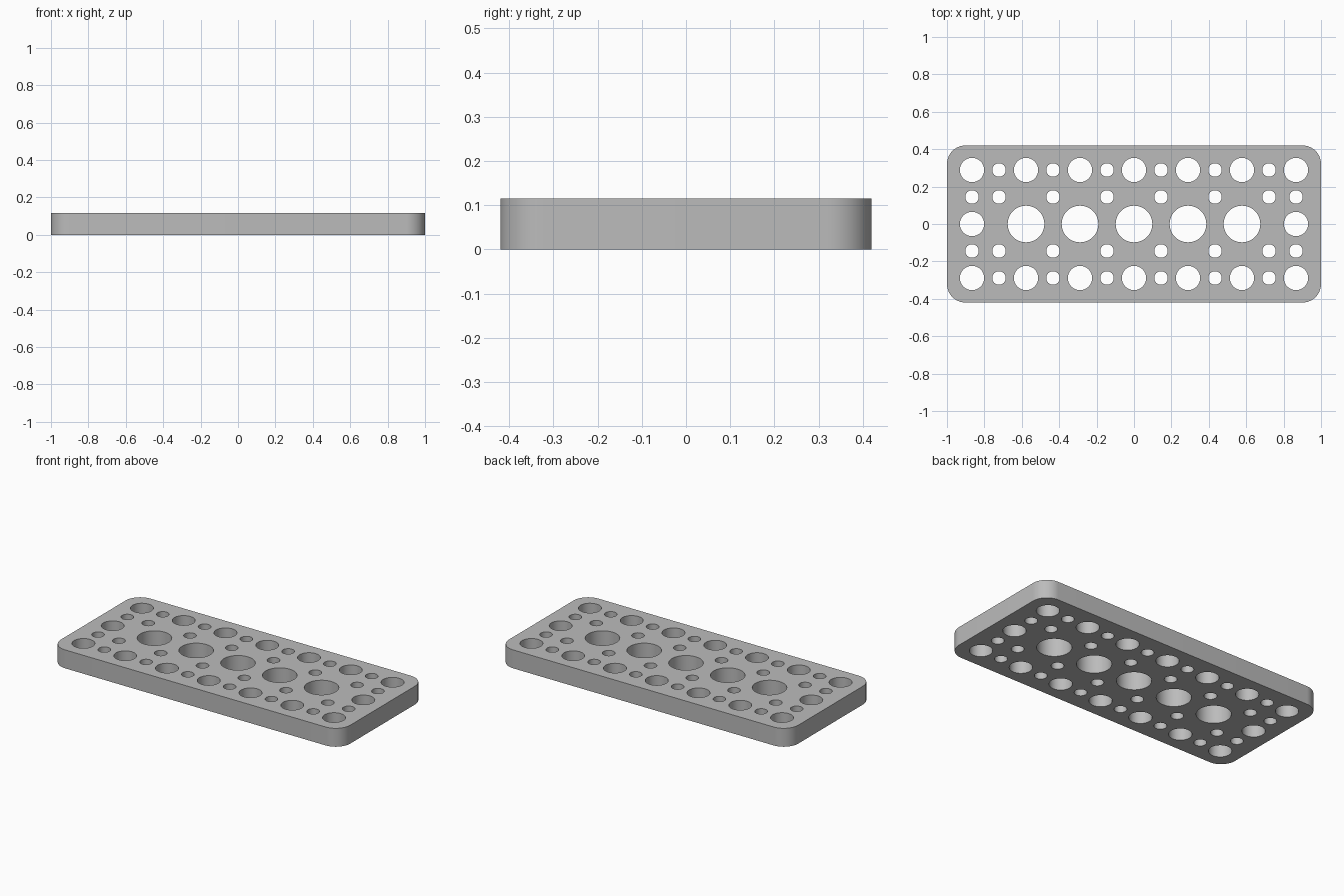
import bpy
import bmesh
from math import cos, sin, pi, radians

PITCH = 0.2887           # spacing of the main hole grid
HALF_X, HALF_Y = 1.0, 0.42
THICK = 0.115
CORNER = 0.1
LARGE, MEDIUM, SMALL = 0.098, 0.065, 0.036

cube = bpy.data.objects.get("Cube")
if cube:
    bpy.data.objects.remove(cube, do_unlink=True)


def arc(cx, cy, radius, start, end, steps):
    """Points along an arc, without the end point."""
    return [(cx + radius * cos(start + (end - start) * i / steps),
             cy + radius * sin(start + (end - start) * i / steps))
            for i in range(steps)]


def add_loop(curve, points):
    spline = curve.splines.new('POLY')
    spline.points.add(len(points) - 1)
    for p, (x, y) in zip(spline.points, points):
        p.co = (x, y, 0, 1)
    spline.use_cyclic_u = True


def add_hole(curve, col, row, radius):
    add_loop(curve, arc(col * PITCH, row * PITCH, radius, 0, 2 * pi, 48))


# Rounded rectangular outline
profile = bpy.data.curves.new("plate_profile", 'CURVE')
profile.dimensions = '2D'
profile.fill_mode = 'BOTH'
profile.extrude = THICK / 2
outline = []
for k, (sx, sy) in enumerate([(1, 1), (-1, 1), (-1, -1), (1, -1)]):
    cx, cy = sx * (HALF_X - CORNER), sy * (HALF_Y - CORNER)
    outline += arc(cx, cy, CORNER, k * pi / 2, (k + 1) * pi / 2, 16)
    outline.append((cx + CORNER * cos((k + 1) * pi / 2),
                    cy + CORNER * sin((k + 1) * pi / 2)))
add_loop(profile, outline)

# Middle row: large holes with a medium one at each end
for col in range(-3, 4):
    add_hole(profile, col, 0, MEDIUM if abs(col) == 3 else LARGE)

# Outer rows of alternating holes, and inner rows of small holes
for side in (-1, 1):
    for col in range(-3, 4):
        add_hole(profile, col, side, MEDIUM)
    for i in range(6):
        add_hole(profile, i - 2.5, side, SMALL)
        add_hole(profile, i - 2.5, side / 2, SMALL)
    for col in (-3, 3):
        add_hole(profile, col, side / 2, SMALL)

# Turn the profile into a solid mesh resting on the ground
helper = bpy.data.objects.new("profile_helper", profile)
bpy.context.collection.objects.link(helper)
depsgraph = bpy.context.evaluated_depsgraph_get()
mesh = bpy.data.meshes.new_from_object(helper.evaluated_get(depsgraph))
bpy.data.objects.remove(helper, do_unlink=True)

bm = bmesh.new()
bm.from_mesh(mesh)
bmesh.ops.remove_doubles(bm, verts=bm.verts, dist=0.0001)
bmesh.ops.translate(bm, verts=bm.verts, vec=(0, 0, THICK / 2))
bmesh.ops.recalc_face_normals(bm, faces=bm.faces)
bm.to_mesh(mesh)
bm.free()

plate = bpy.data.objects.new("perforated_plate", mesh)
mesh.name = "perforated_plate"
bpy.context.collection.objects.link(plate)

# Plain grey finish
grey = bpy.data.materials.new("light_grey")
grey.use_nodes = True
colour = (0.50, 0.50, 0.50, 1)
grey.diffuse_color = colour
grey.node_tree.nodes["Principled BSDF"].inputs["Base Color"].default_value = colour
mesh.materials.clear()
mesh.materials.append(grey)

# Smooth round walls, crisp rims
bpy.ops.object.select_all(action='DESELECT')
plate.select_set(True)
bpy.context.view_layer.objects.active = plate
bpy.ops.object.shade_smooth_by_angle(angle=radians(30))
